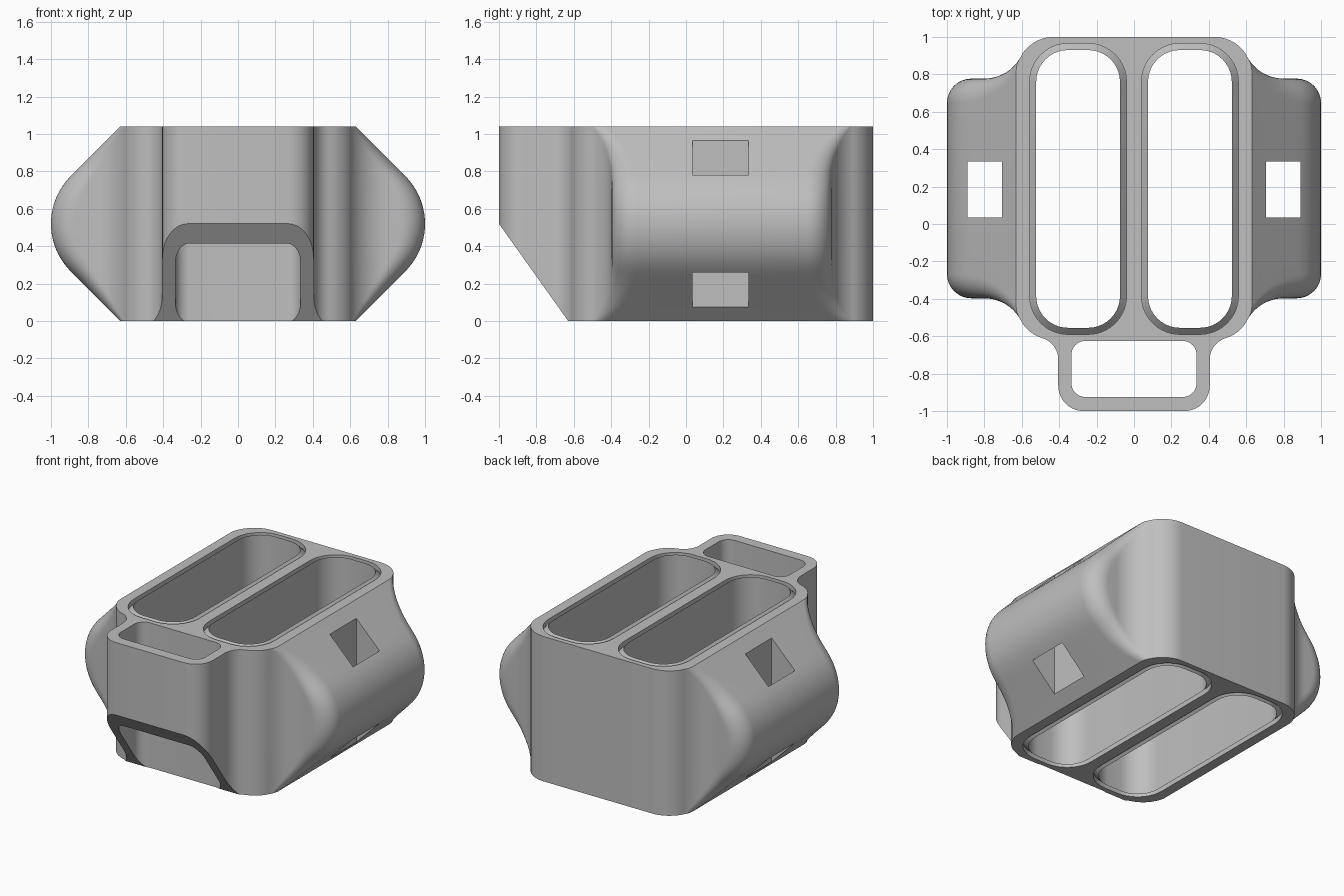
import bpy, bmesh
from math import sin, cos, pi, sqrt, atan2, radians

cube = bpy.data.objects.get("Cube")
if cube:
    bpy.data.objects.remove(cube, do_unlink=True)

HEIGHT = 1.04
MID_Y = 0.19       # symmetry line of the main body
RIM = 0.035        # rounding of the slot rims

grey = bpy.data.materials.new("light_grey")
grey.use_nodes = True
colour = (0.52, 0.52, 0.52, 1)
grey.diffuse_color = colour
grey.node_tree.nodes["Principled BSDF"].inputs["Base Color"].default_value = colour


def arc(cx, cy, r, a0, a1, n=10):
    return [(cx + r * cos(a0 + (a1 - a0) * i / n),
             cy + r * sin(a0 + (a1 - a0) * i / n)) for i in range(n + 1)]


def rounded_rect(x0, x1, y0, y1, r):
    corners = [(x1 - r, y0 + r), (x1 - r, y1 - r), (x0 + r, y1 - r), (x0 + r, y0 + r)]
    pts = []
    for i, (cx, cy) in enumerate(corners):
        pts += arc(cx, cy, r, (i - 1) * pi / 2, i * pi / 2)
    return pts


def loft(name, layers):
    """Solid from stacked (z, outline) layers with equal point counts."""
    bm = bmesh.new()
    rings = [[bm.verts.new((x, y, z)) for x, y in pts] for z, pts in layers]
    n = len(rings[0])
    for a, b in zip(rings, rings[1:]):
        for i in range(n):
            j = (i + 1) % n
            bm.faces.new((a[i], a[j], b[j], b[i]))
    bm.faces.new(rings[0][::-1])
    bm.faces.new(rings[-1])
    bmesh.ops.recalc_face_normals(bm, faces=bm.faces)
    mesh = bpy.data.meshes.new(name)
    bm.to_mesh(mesh)
    bm.free()
    mesh.materials.append(grey)
    obj = bpy.data.objects.new(name, mesh)
    bpy.context.collection.objects.link(obj)
    return obj


def wing_reach(z):
    """Sideways reach: two slopes joined by a round nose."""
    d = abs(z - HEIGHT / 2)
    return 0.64 + sqrt(0.36 ** 2 - d * d) if d < 0.255 else 1.15 - d


def outline(z):
    reach = wing_reach(z)
    bx, by, br = 0.43, -0.42, 0.2          # body corner
    wx, wy, wr = 0.80, -0.617, 0.22        # hollow between body and wing
    fx, fy, fr = 0.525, -0.725, 0.12       # hollow between body and loop
    er = 0.13                              # wing edge rounding
    ex = reach - er
    ey = wy + sqrt((wr + er) ** 2 - min(ex - wx, 0) ** 2)
    to_loop = atan2(fy - by, fx - bx)
    to_wing = atan2(wy - by, wx - bx)
    to_edge = atan2(ey - wy, min(ex, wx) - wx)
    loop = arc(0.27, -0.865, 0.135, -pi / 2, 0)
    loop += arc(fx, fy, fr, pi, to_loop + pi)
    side = arc(wx, wy, wr, to_wing + pi, to_edge, 12)
    side += arc(ex, ey, er, to_edge - pi, 0, 12)
    half = loop + arc(bx, by, br, to_loop, to_wing, 6)[1:-1] + side
    half += [(x, 2 * MID_Y - y) for x, y in reversed(side)]
    half += arc(bx, 2 * MID_Y - by, br, -to_wing, pi / 2)[1:]
    return half + [(-x, y) for x, y in reversed(half)]


# Main body with side wings and front loop
STEPS = 40
body = loft("holder_body", [(HEIGHT * i / STEPS, outline(HEIGHT * i / STEPS))
                            for i in range(STEPS + 1)])
cutters = []

# Two long slots with rounded rims at both ends
for side in (-1, 1):
    steps = [(RIM * (1 - sin(t)), RIM * (1 - cos(t)))
             for t in [pi / 2 * i / 8 for i in range(9)]]
    lower = [(-0.1, RIM)] + [(RIM - RIM * cos(pi / 2 - t), RIM * (1 - sin(t)))
                             for t in [pi / 2 * i / 8 for i in range(9)]]
    levels = lower + [(HEIGHT - z, e) for z, e in reversed(lower)]
    layers = []
    for z, e in levels:
        xs = sorted((side * (0.075 - e), side * (0.523 + e)))
        layers.append((z, rounded_rect(xs[0], xs[1], -0.555 - e, 0.93 + e, 0.17 + e)))
    cutters.append(loft("slot_cutter", layers))

# Front loop opening
pocket = rounded_rect(-0.335, 0.335, -0.925, -0.625, 0.075)
cutters.append(loft("loop_cutter", [(-0.1, pocket), (HEIGHT + 0.1, pocket)]))

# Vertical strap holes through the wings
for side in (-1, 1):
    xs = sorted((side * 0.705, side * 0.89))
    hole = [(xs[0], 0.035), (xs[1], 0.035), (xs[1], 0.335), (xs[0], 0.335)]
    cutters.append(loft("strap_cutter", [(-0.1, hole), (HEIGHT + 0.1, hole)]))

# Sloping underside of the front loop
slope = 0.52 / 0.37


def wedge(y1):
    return [(-0.7, -1.2), (0.7, -1.2), (0.7, y1), (-0.7, y1)]


cutters.append(loft("slope_cutter", [(-0.1, wedge(-0.63 + 0.1 / slope)),
                                     (0.7, wedge(-0.63 - 0.7 / slope))]))

bpy.context.view_layer.objects.active = body
for cutter in cutters:
    cutter.hide_render = True
    mod = body.modifiers.new("cut", 'BOOLEAN')
    mod.operation = 'DIFFERENCE'
    mod.solver = 'EXACT'
    mod.object = cutter
    bpy.ops.object.modifier_apply(modifier=mod.name)
    bpy.data.objects.remove(cutter, do_unlink=True)

bpy.ops.object.select_all(action='DESELECT')
body.select_set(True)
bpy.ops.object.shade_smooth_by_angle(angle=radians(30))
